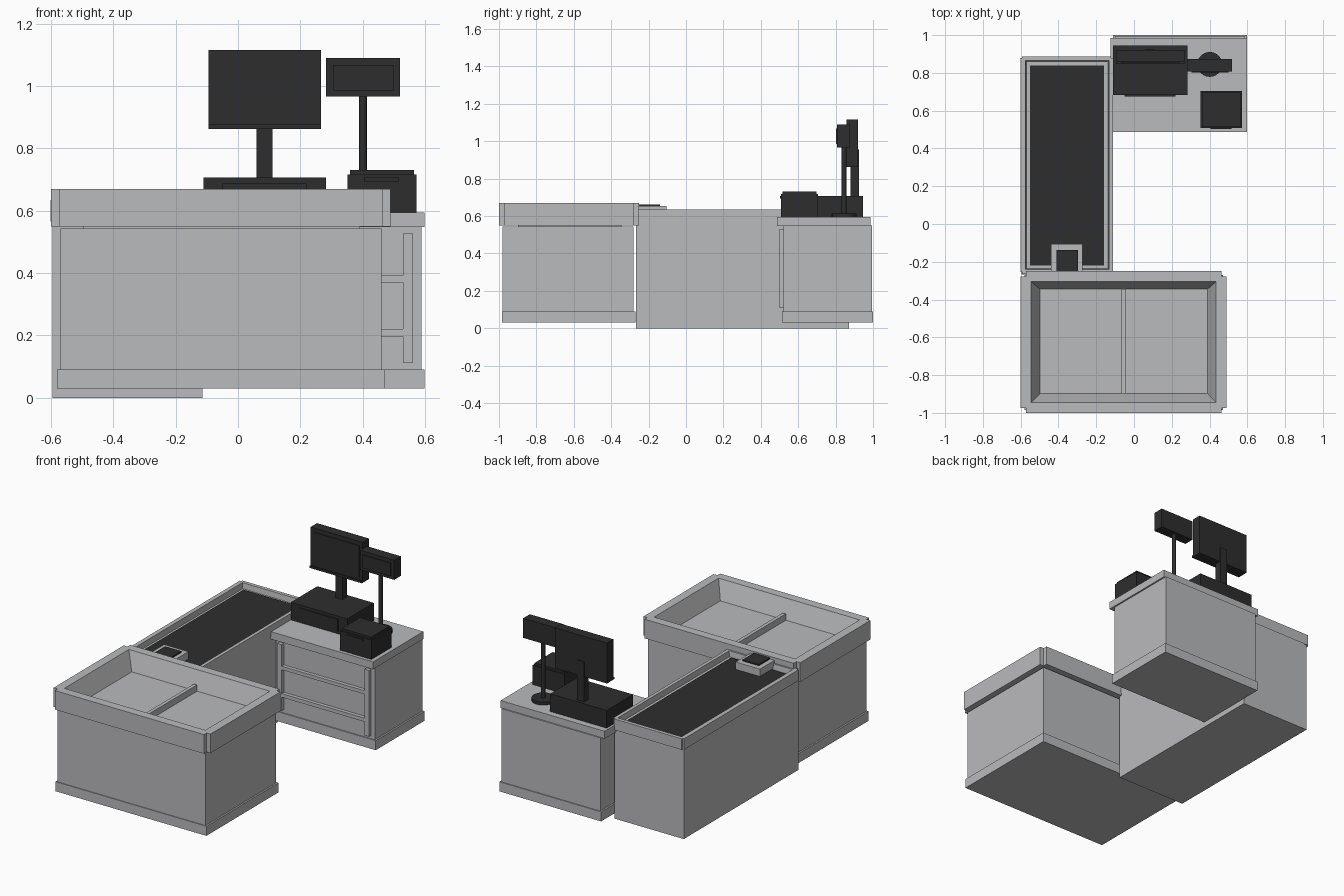
import bpy, bmesh, math

if "Cube" in bpy.data.objects:
    bpy.data.objects.remove(bpy.data.objects["Cube"])


def material(name, rgb):
    m = bpy.data.materials.new(name)
    m.diffuse_color = (*rgb, 1)
    m.use_nodes = True
    m.node_tree.nodes["Principled BSDF"].inputs["Base Color"].default_value = m.diffuse_color
    return m


GRAY = material("light_gray", (0.49, 0.495, 0.505))
DARK = material("dark_charcoal", (0.027, 0.027, 0.027))


def finish(name, bm, mat):
    bmesh.ops.recalc_face_normals(bm, faces=bm.faces)
    me = bpy.data.meshes.new(name)
    bm.to_mesh(me)
    bm.free()
    me.materials.append(mat)
    ob = bpy.data.objects.new(name, me)
    bpy.context.collection.objects.link(ob)
    return ob


def box(name, x, y, z, mat):
    """Box from (min, max) pairs."""
    bm = bmesh.new()
    bmesh.ops.create_cube(bm, size=1)
    for v in bm.verts:
        v.co = [(a + b) / 2 + c * (b - a) for (a, b), c in zip((x, y, z), v.co)]
    return finish(name, bm, mat)


def cylinder(name, x, y, r, z, mat, sides=24):
    bm = bmesh.new()
    bmesh.ops.create_cone(bm, cap_ends=True, segments=sides, radius1=r, radius2=r, depth=z[1] - z[0])
    bmesh.ops.translate(bm, verts=bm.verts, vec=(x, y, (z[0] + z[1]) / 2))
    ob = finish(name, bm, mat)
    for p in ob.data.polygons:
        p.use_smooth = abs(p.normal.z) < 0.5
    ob.data.set_sharp_from_angle(angle=math.radians(40))
    return ob


def ring(x, y, z, n, notched):
    """12-point rectangle; notched cuts a square of size n out of each corner."""
    pts = []
    corners = [(x[1], y[1], 1, 1), (x[0], y[1], -1, 1), (x[0], y[0], -1, -1), (x[1], y[0], 1, -1)]
    for i, (cx, cy, sx, sy) in enumerate(corners):
        mid = (cx - sx * n, cy - sy * n, z) if notched else (cx, cy, z)
        trio = [(cx, cy - sy * n, z), mid, (cx - sx * n, cy, z)]
        pts += trio if i % 2 == 0 else trio[::-1]
    return pts


def rim(name, outer, inner_top, inner_bottom, z, floor_z, n):
    """Raised frame with notched corners and sloping inner walls."""
    rings = [ring(*outer, z[0], n, True), ring(*outer, z[1], n, True),
             ring(*inner_top, z[1], n, False), ring(*inner_bottom, floor_z, n, False)]
    bm = bmesh.new()
    loops = [[bm.verts.new(p) for p in r] for r in rings]
    for a, b in zip(loops, loops[1:] + loops[:1]):
        for i in range(12):
            j = (i + 1) % 12
            bm.faces.new((a[i], a[j], b[j], b[i]))
    return finish(name, bm, GRAY)


# Bagging counter with divided tray
box("bagging_plinth", (-0.58, 0.47), (-0.985, -0.27), (0.03, 0.09), GRAY)
box("bagging_cabinet", (-0.57, 0.46), (-0.98, -0.28), (0.09, 0.543), GRAY)
rim("bagging_tray_rim", ((-0.60, 0.49), (-1.0, -0.25)), ((-0.545, 0.435), (-0.945, -0.305)),
    ((-0.497, 0.39), (-0.898, -0.345)), (0.55, 0.67), 0.556, 0.027)
box("bagging_tray_floor", (-0.498, 0.391), (-0.899, -0.344), (0.541, 0.557), GRAY)
box("bagging_tray_divider", (-0.065, -0.043), (-0.898, -0.345), (0.555, 0.597), GRAY)

# Conveyor with belt and scanner
box("conveyor_body", (-0.595, -0.114), (-0.267, 0.872), (0, 0.60), GRAY)
rim("conveyor_rim", ((-0.602, -0.111), (-0.265, 0.888)), ((-0.575, -0.132), (-0.24, 0.865)),
    ((-0.57, -0.137), (-0.235, 0.86)), (0.566, 0.635), 0.598, 0.01)
box("conveyor_belt", (-0.55, -0.16), (-0.22, 0.84), (0.595, 0.607), DARK)
box("scanner_housing", (-0.44, -0.272), (-0.25, -0.105), (0.60, 0.653), GRAY)
box("scanner_window", (-0.41, -0.297), (-0.25, -0.138), (0.645, 0.662), DARK)

# Register cabinet with drawer frame
box("register_plinth", (-0.11, 0.598), (0.513, 1.0), (0.03, 0.09), GRAY)
box("register_cabinet", (-0.10, 0.588), (0.52, 0.994), (0.09, 0.55), GRAY)
box("register_countertop", (-0.125, 0.598), (0.487, 0.986), (0.548, 0.595), GRAY)
for side, x in (("left", (-0.075, -0.045)), ("right", (0.53, 0.562))):
    box(f"drawer_stile_{side}", x, (0.497, 0.525), (0.112, 0.527), GRAY)
for i, z in enumerate(((0.197, 0.22), (0.37, 0.392))):
    box(f"drawer_rail_{i + 1}", (-0.045, 0.53), (0.497, 0.525), z, GRAY)

# Cash drawer and monitor
box("cash_drawer", (-0.11, 0.282), (0.682, 0.945), (0.595, 0.706), DARK)
box("cash_drawer_front", (-0.05, 0.22), (0.676, 0.69), (0.612, 0.688), DARK)
box("monitor_post", (0.06, 0.11), (0.88, 0.926), (0.70, 0.957), DARK)
box("monitor_case", (-0.095, 0.267), (0.857, 0.92), (0.862, 1.116), DARK)
box("monitor_screen", (-0.07, 0.243), (0.853, 0.86), (0.89, 1.09), DARK)
box("monitor_lip", (-0.095, 0.267), (0.848, 0.86), (0.862, 0.876), DARK)

# Customer display on a pole
cylinder("display_foot", 0.401, 0.845, 0.066, (0.595, 0.614), DARK)
cylinder("display_pole", 0.401, 0.845, 0.0125, (0.61, 0.98), DARK, 16)
box("display_case", (0.283, 0.52), (0.808, 0.874), (0.967, 1.09), DARK)
box("display_screen", (0.305, 0.499), (0.801, 0.81), (0.986, 1.068), DARK)

# Receipt printer
box("printer_body", (0.352, 0.572), (0.508, 0.705), (0.595, 0.717), DARK)
box("printer_lid", (0.36, 0.564), (0.517, 0.697), (0.715, 0.73), DARK)
box("printer_slot", (0.405, 0.517), (0.502, 0.51), (0.694, 0.707), DARK)
